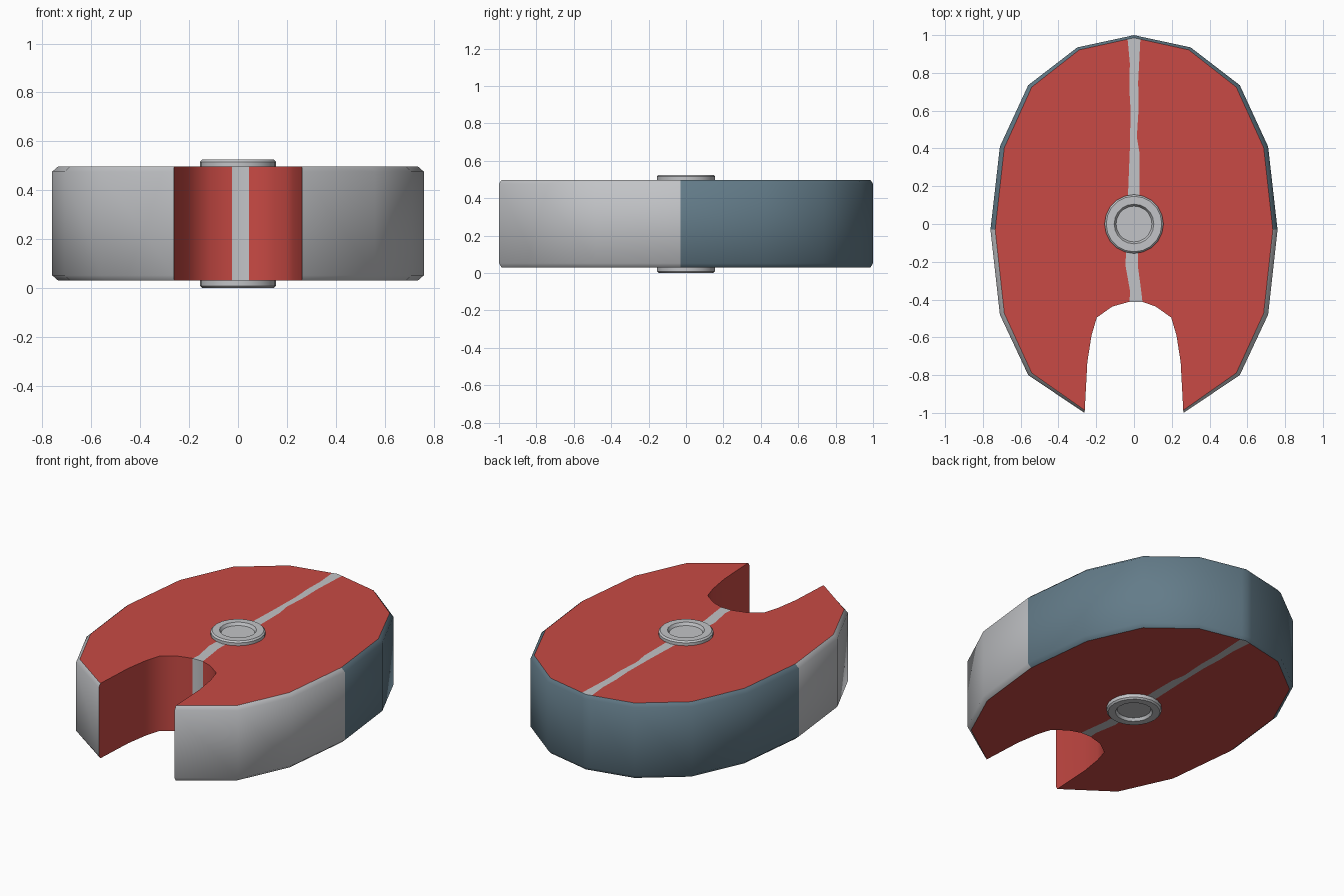
import bpy, bmesh, math

if "Cube" in bpy.data.objects:
    bpy.data.objects.remove(bpy.data.objects["Cube"])


def material(name, rgb):
    m = bpy.data.materials.new(name)
    m.diffuse_color = (*rgb, 1)
    m.use_nodes = True
    m.node_tree.nodes["Principled BSDF"].inputs["Base Color"].default_value = m.diffuse_color
    return m


RED = material("red flesh", (0.58, 0.068, 0.058))
SLATE = material("slate back skin", (0.125, 0.2, 0.25))
SILVER = material("silver belly and bone", (0.54, 0.55, 0.57))
MATS = [RED, SLATE, SILVER]


def finish(bm, name, mats):
    bmesh.ops.recalc_face_normals(bm, faces=bm.faces)
    for f in bm.faces:
        f.smooth = True
    me = bpy.data.meshes.new(name)
    bm.to_mesh(me)
    bm.free()
    for m in mats:
        me.materials.append(m)
    ob = bpy.data.objects.new(name, me)
    bpy.context.collection.objects.link(ob)
    return ob


# Half outlines: outer skin from back to tip, then belly notch
skin = [(0.035, 0.992), (0.30, 0.935), (0.56, 0.735), (0.71, 0.41),
        (0.76, -0.03), (0.71, -0.48), (0.56, -0.80), (0.262, -1.0)]
notch = [(0.247, -0.73), (0.225, -0.59), (0.197, -0.495), (0.115, -0.437)]
mirror = lambda pts: [(-x, y) for x, y in reversed(pts)]
right = skin + notch + [(0.045, -0.412)]
left = [(-0.025, -0.412)] + mirror(notch) + mirror(skin)
outline = right + left + [(0.0, 1.0)]
n, nr = len(outline), len(right)
is_skin = lambda i: i % n < len(skin) or i % n >= n - 1 - len(skin)

# Wavering edges of the pale seam, listed from belly to back
seam_r = [(0.035, -0.33), (0.02, -0.22), (0.03, 0.2), (0.03, 0.37),
          (0.015, 0.46), (0.025, 0.62), (0.022, 0.75)]
seam_l = [(-0.02, -0.36), (-0.045, -0.22), (-0.03, 0.2), (-0.022, 0.4),
          (-0.018, 0.6), (-0.025, 0.72), (-0.022, 0.85)]

# Steak slice: chamfered skin wall, straight notch wall, seamed caps
bm = bmesh.new()
levels = [(0.03, True), (0.052, False), (0.476, False), (0.498, True)]
rings = []
for z, inset in levels:
    ring = []
    for i, (x, y) in enumerate(outline):
        if inset and is_skin(i):
            x, y = x * (0.995 if y == -1 else 0.967), y * 0.986
        ring.append(bm.verts.new((x, y, z)))
    rings.append(ring)
for a, b in zip(rings, rings[1:]):
    for i in range(n):
        j = (i + 1) % n
        f = bm.faces.new((a[i], a[j], b[j], b[i]))
        if is_skin(i) and is_skin(j):
            f.material_index = 1 if (outline[i][1] + outline[j][1]) / 2 > -0.03 else 2
        elif i == nr - 1:
            f.material_index = 2
caps = set()
for ring, z in ((rings[0], 0.03), (rings[3], 0.498)):
    sr = [bm.verts.new((x, y, z)) for x, y in seam_r]
    sl = [bm.verts.new((x, y, z)) for x, y in seam_l]
    right_face = bm.faces.new(ring[:nr] + sr)
    left_face = bm.faces.new(ring[nr:n - 1] + sl[::-1])
    seam = bm.faces.new([ring[nr - 1]] + sr + [ring[0], ring[n - 1], ring[n - 2]]
                        + sl[::-1] + [ring[nr]])
    seam.material_index = 2
    caps |= {right_face, left_face, seam}
bmesh.ops.recalc_face_normals(bm, faces=bm.faces)
for e in bm.edges:
    on_cap = sum(f in caps for f in e.link_faces)
    e.smooth = not (on_cap == 1 or e.calc_face_angle(0) > math.radians(60))
finish(bm, "fish_steak", MATS)

# Spine bone: lathed disc pair with shallow recess, top and bottom mirrored
half = [(0.0, 0.508), (0.095, 0.508), (0.105, 0.525), (0.147, 0.525), (0.156, 0.516)]
profile = half + [(r, 0.525 - z) for r, z in reversed(half)]
SIDES = 20
bm = bmesh.new()
loops = []
for r, z in profile:
    count = SIDES if r else 1
    loops.append([bm.verts.new((r * math.cos(2 * math.pi * k / SIDES),
                                r * math.sin(2 * math.pi * k / SIDES), z))
                  for k in range(count)])
for a, b in zip(loops, loops[1:]):
    for k in range(SIDES):
        q = [a[k % len(a)], a[(k + 1) % len(a)], b[(k + 1) % len(b)], b[k % len(b)]]
        bm.faces.new(list(dict.fromkeys(q)))
bmesh.ops.recalc_face_normals(bm, faces=bm.faces)
for e in bm.edges:
    e.smooth = e.calc_face_angle(0) < math.radians(35)
finish(bm, "spine_bone", [SILVER])
